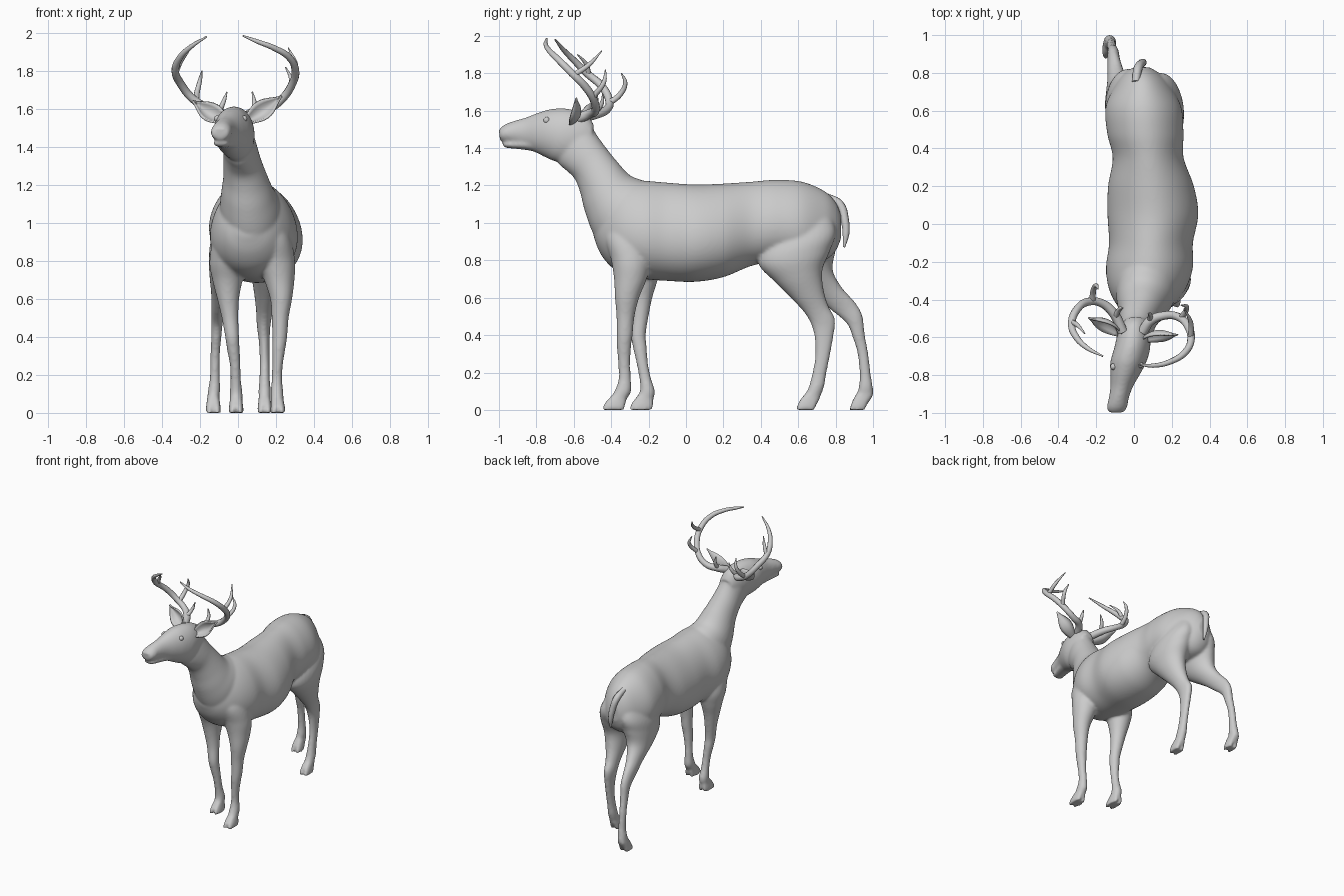
import bpy, bmesh, math
from mathutils import Vector


def catmull(a, b, c, d, t):
    return [0.5 * (2*q + (r-p)*t + (2*p-5*q+4*r-s)*t*t + (3*q-p-3*r+s)*t**3)
            for p, q, r, s in zip(a, b, c, d)]


def loft(bm, rows, n=64, steps=8, pear=0.0):
    """Rows: (y1, z1, y2, z2, centre x, half width) - oval sections, pear narrows the top."""
    dense = []
    for i in range(len(rows) - 1):
        a, d = rows[max(i-1, 0)], rows[min(i+2, len(rows)-1)]
        dense += [catmull(a, rows[i], rows[i+1], d, k/steps) for k in range(steps)]
    dense.append(rows[-1])
    rings = []
    for y1, z1, y2, z2, cx, hw in dense:
        ring = []
        for k in range(n):
            c, s = math.cos(2*math.pi*k/n), math.sin(2*math.pi*k/n)
            ring.append(bm.verts.new((cx + hw*s*(1 - pear*c), (y1+y2)/2 + c*(y1-y2)/2,
                                      (z1+z2)/2 + c*(z1-z2)/2)))
        rings.append(ring)
    faces = [bm.faces.new((p[k], p[(k+1) % n], q[(k+1) % n], q[k]))
             for p, q in zip(rings, rings[1:]) for k in range(n)]
    faces += [bm.faces.new(rings[0][::-1]), bm.faces.new(rings[-1])]
    bmesh.ops.recalc_face_normals(bm, faces=faces)


def leg(bm, rows):
    """Leg loft ending in a cloven hoof of two toes."""
    loft(bm, rows[:-1], 32)
    for s in (-1, 1):
        loft(bm, [(y1, z1, y2, z2, cx + s*.5*hw, .48*hw)
                  for y1, z1, y2, z2, cx, hw in rows[-3:]], 24)


def make_object(name, bm):
    mesh = bpy.data.meshes.new(name)
    bm.to_mesh(mesh)
    bm.free()
    ob = bpy.data.objects.new(name, mesh)
    bpy.context.collection.objects.link(ob)
    return ob


def activate(ob):
    bpy.ops.object.select_all(action='DESELECT')
    ob.select_set(True)
    bpy.context.view_layer.objects.active = ob


def finish(ob):
    activate(ob)
    for m in list(ob.modifiers):
        bpy.ops.object.modifier_apply(modifier=m.name)
    ob.data.polygons.foreach_set("use_smooth", [True] * len(ob.data.polygons))
    ob.data.update()


def tubes(name, paths, scale=1.0):
    """Each path is a list of (x, y, z, radius)."""
    cu = bpy.data.curves.new(name, 'CURVE')
    cu.dimensions, cu.bevel_depth, cu.bevel_resolution = '3D', scale, 3
    cu.resolution_u, cu.use_fill_caps = 6, True
    for path in paths:
        sp = cu.splines.new('BEZIER')
        sp.bezier_points.add(len(path) - 1)
        for bp, (x, y, z, r) in zip(sp.bezier_points, path):
            bp.co, bp.radius = (x, y, z), r
            bp.handle_left_type = bp.handle_right_type = 'AUTO'
    ob = bpy.data.objects.new(name, cu)
    bpy.context.collection.objects.link(ob)
    activate(ob)
    bpy.ops.object.convert(target='MESH')
    finish(bpy.context.object)


# Trunk, neck, head and lower jaw
trunk = [(.83, 1.04, .83, .92, .04, .04), (.80, 1.11, .80, .85, .04, .09),
         (.74, 1.17, .74, .80, .045, .14), (.62, 1.22, .62, .78, .05, .198),
         (.48, 1.23, .48, .79, .06, .20), (.35, 1.22, .35, .77, .075, .186),
         (.20, 1.21, .20, .71, .09, .225), (.05, 1.205, .05, .685, .10, .238),
         (-.10, 1.215, -.10, .69, .09, .22), (-.22, 1.225, -.22, .70, .083, .228),
         (-.32, 1.225, -.32, .72, .073, .21), (-.40, 1.20, -.40, .765, .063, .17),
         (-.45, 1.13, -.46, .84, .055, .12), (-.48, 1.05, -.495, .93, .05, .06)]
neck = [(-.05, 1.05, -.34, .78, .08, .11), (-.12, 1.15, -.41, .82, .07, .15),
        (-.22, 1.22, -.49, .93, .065, .16),
        (-.30, 1.255, -.54, 1.06, .05, .138), (-.37, 1.33, -.565, 1.16, .037, .114),
        (-.43, 1.405, -.595, 1.235, .022, .10), (-.48, 1.475, -.64, 1.28, .013, .091),
        (-.52, 1.545, -.68, 1.315, 0, .085), (-.56, 1.59, -.70, 1.36, -.01, .07)]
head = [(-.49, 1.52, -.53, 1.40, .01, .06), (-.53, 1.575, -.63, 1.33, 0, .085),
        (-.62, 1.608, -.70, 1.33, -.01, .095), (-.71, 1.61, -.75, 1.35, -.03, .095),
        (-.78, 1.592, -.80, 1.375, -.045, .08), (-.86, 1.562, -.86, 1.40, -.065, .06),
        (-.92, 1.545, -.92, 1.42, -.08, .053), (-.97, 1.525, -.965, 1.43, -.09, .054),
        (-1.0, 1.50, -.995, 1.44, -.095, .042)]
jaw = [(-.74, 1.50, -.72, 1.35, -.03, .06), (-.83, 1.46, -.82, 1.383, -.055, .053),
       (-.91, 1.44, -.91, 1.396, -.078, .045), (-.955, 1.436, -.955, 1.40, -.088, .042),
       (-.98, 1.43, -.98, 1.408, -.092, .03)]
# Legs from the hip or shoulder down to the hoof
front_leg_a = [(-.36, 1.10, -.22, 1.10, .13, .05), (-.43, .94, -.19, .94, .18, .09),
               (-.40, .80, -.19, .80, .20, .10),
               (-.385, .70, -.21, .70, .217, .08), (-.38, .60, -.25, .60, .227, .058),
               (-.372, .50, -.275, .50, .222, .045), (-.37, .40, -.285, .40, .22, .039),
               (-.37, .34, -.293, .34, .215, .035), (-.363, .25, -.298, .25, .208, .028),
               (-.36, .17, -.295, .17, .205, .028), (-.378, .11, -.293, .10, .205, .034),
               (-.40, .075, -.32, .05, .207, .034), (-.44, .03, -.325, .02, .21, .039),
               (-.45, 0, -.33, 0, .21, .041)]
front_leg_b = [(-.34, 1.10, -.19, 1.10, .03, .05), (-.40, .94, -.15, .94, -.03, .09),
               (-.36, .80, -.13, .80, -.05, .10),
               (-.32, .70, -.15, .70, -.055, .08), (-.30, .60, -.18, .60, -.052, .058),
               (-.29, .50, -.20, .50, -.042, .044), (-.295, .40, -.215, .40, -.031, .037),
               (-.285, .34, -.21, .34, -.025, .034), (-.265, .25, -.203, .25, -.015, .028),
               (-.25, .17, -.187, .17, -.012, .028), (-.245, .11, -.166, .10, -.01, .034),
               (-.26, .075, -.175, .05, -.01, .034), (-.295, .03, -.175, .02, -.01, .039),
               (-.305, 0, -.18, 0, -.01, .041)]
hind_leg_a = [(.46, 1.04, .74, 1.11, .11, .06), (.40, .88, .80, .96, .14, .108),
              (.39, .775, .77, .85, .155, .11), (.48, .68, .73, .75, .158, .088),
              (.57, .59, .735, .65, .15, .064), (.64, .51, .76, .56, .14, .045),
              (.675, .44, .797, .485, .135, .036), (.69, .36, .79, .40, .138, .029),
              (.69, .28, .77, .29, .14, .026), (.674, .19, .75, .19, .14, .027),
              (.655, .12, .74, .13, .14, .032), (.635, .085, .715, .06, .14, .032),
              (.60, .04, .70, .03, .14, .037), (.585, 0, .69, 0, .14, .039)]
hind_leg_b = [(.50, 1.04, .76, 1.10, 0, .06), (.43, .89, .82, .95, -.03, .108),
              (.45, .78, .80, .85, -.05, .103), (.56, .69, .785, .75, -.07, .08),
              (.68, .61, .83, .66, -.09, .052), (.78, .53, .905, .575, -.105, .036),
              (.86, .46, .943, .505, -.11, .031), (.893, .38, .957, .40, -.115, .027),
              (.917, .30, .975, .30, -.12, .025), (.928, .19, .988, .19, -.122, .026),
              (.923, .12, .998, .13, -.125, .032), (.91, .085, 1.0, .08, -.13, .032),
              (.885, .04, .97, .03, -.13, .039), (.87, 0, .96, 0, -.13, .041)]

# Fuse the lofts into one smooth skin
bm = bmesh.new()
loft(bm, trunk, pear=.14)
for part in (neck, head, jaw):
    loft(bm, part)
for part in (front_leg_a, front_leg_b, hind_leg_a, hind_leg_b):
    leg(bm, part)
body = make_object("body", bm)
remesh = body.modifiers.new("fuse", 'REMESH')
remesh.mode, remesh.voxel_size = 'VOXEL', 0.009
relax = body.modifiers.new("relax", 'SMOOTH')
relax.factor, relax.iterations = 0.5, 10
finish(body)

# Eyes
for name, loc in (("eye_right", (.031, -.745, 1.548)), ("eye_left", (-.108, -.755, 1.548))):
    bpy.ops.mesh.primitive_uv_sphere_add(segments=16, ring_count=10, radius=.018, location=loc)
    bpy.context.object.name = name
    finish(bpy.context.object)


# Cupped leaf-shaped ears, opening forward
def ear(name, base, tip, width=.052):
    base, tip = Vector(base), Vector(tip)
    axis = tip - base
    back = Vector((0, 1, -.4)).normalized()
    side = axis.cross(back).normalized()
    bm = bmesh.new()
    nu, nv, grid = 12, 8, []
    for i in range(nu + 1):
        u = i / nu
        w = width * (.4 + .6*math.sin(math.pi*min(u/.9, 1))) * (1 - u**4) + .002
        grid.append([bm.verts.new(base + axis*u + side*w*v + back*(.8*w*(1 - v*v) - .02))
                     for v in (2*j/nv - 1 for j in range(nv + 1))])
    for i in range(nu):
        for j in range(nv):
            bm.faces.new((grid[i][j], grid[i][j+1], grid[i+1][j+1], grid[i+1][j]))
    ob = make_object(name, bm)
    solid = ob.modifiers.new("thickness", 'SOLIDIFY')
    solid.thickness, solid.offset = .01, 0
    finish(ob)


ear("ear_right", (.055, -.60, 1.535), (.23, -.57, 1.66))
ear("ear_left", (-.075, -.57, 1.535), (-.24, -.48, 1.635))

# Tail
tubes("tail", [[(.01, .75, 1.14, .02), (.02, .82, 1.10, .024), (.04, .85, 1.01, .022),
                (.05, .855, .94, .018), (.055, .845, .87, .006)]])

# Antlers: main beam, then tines
tubes("antler_right", [
    [(.045, -.57, 1.56, .026), (.09, -.51, 1.585, .024), (.16, -.485, 1.60, .021),
     (.23, -.49, 1.65, .02), (.285, -.54, 1.73, .02), (.302, -.61, 1.80, .019),
     (.27, -.68, 1.87, .017), (.19, -.73, 1.92, .014), (.10, -.75, 1.955, .011),
     (.025, -.745, 1.985, .004)],
    [(.085, -.51, 1.585, .015), (.085, -.48, 1.64, .011), (.075, -.475, 1.69, .003)],
    [(.25, -.50, 1.67, .015), (.28, -.44, 1.75, .012), (.25, -.43, 1.82, .003)],
    [(.30, -.60, 1.79, .015), (.30, -.52, 1.845, .012), (.265, -.45, 1.92, .003)]], 1.06)
tubes("antler_left", [
    [(-.06, -.57, 1.56, .026), (-.11, -.47, 1.585, .024), (-.17, -.42, 1.61, .021),
     (-.235, -.41, 1.65, .02), (-.30, -.45, 1.73, .02), (-.33, -.53, 1.80, .019),
     (-.305, -.60, 1.87, .016), (-.25, -.655, 1.925, .012), (-.165, -.70, 1.98, .004)],
    [(-.10, -.49, 1.585, .015), (-.075, -.45, 1.64, .011), (-.058, -.445, 1.69, .003)],
    [(-.22, -.41, 1.64, .016), (-.215, -.35, 1.69, .014), (-.20, -.325, 1.75, .011),
     (-.19, -.345, 1.80, .003)],
    [(-.33, -.52, 1.79, .015), (-.30, -.535, 1.85, .011), (-.26, -.58, 1.90, .003)]], 1.06)
